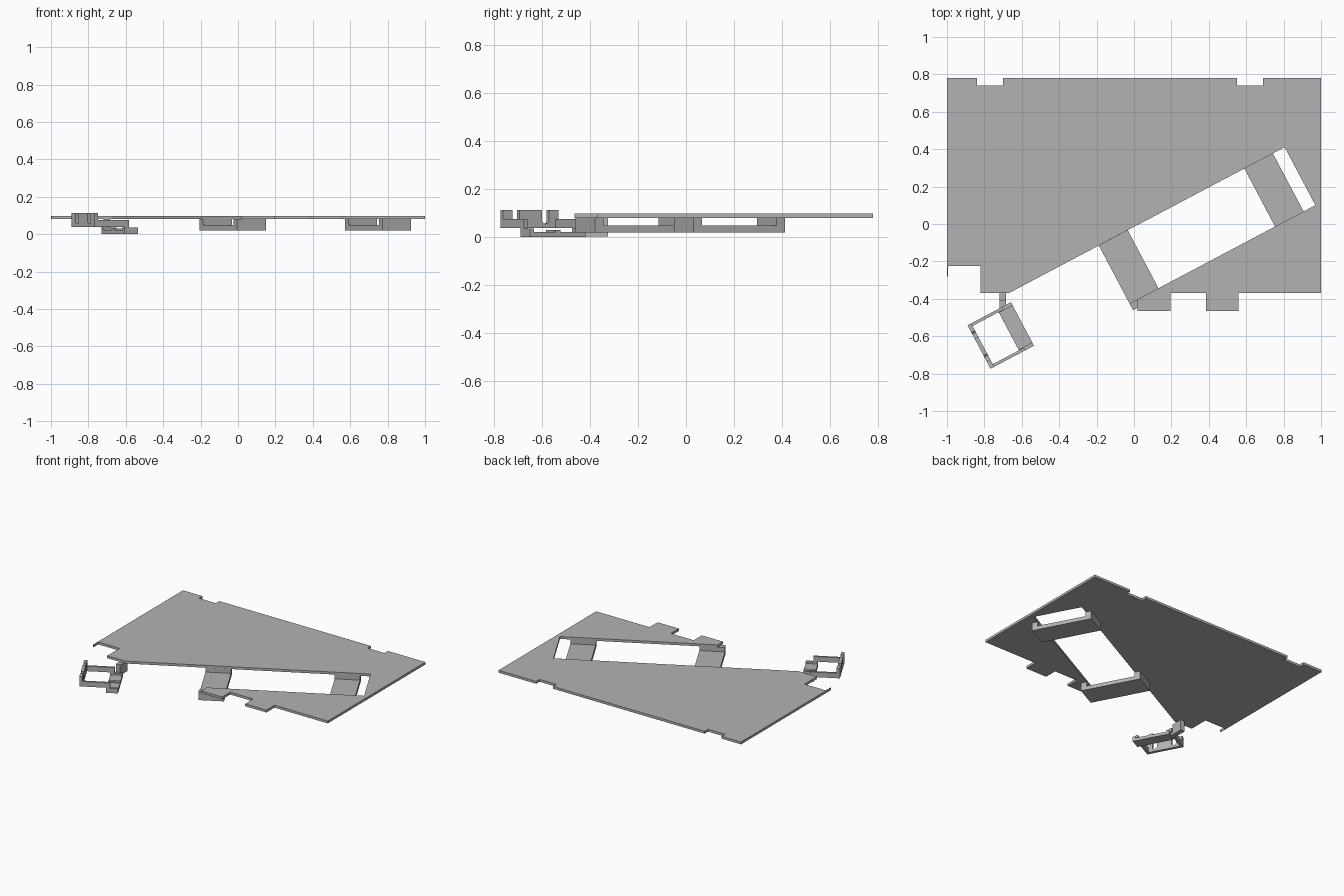
import bpy, bmesh, math

if "Cube" in bpy.data.objects:
    bpy.data.objects.remove(bpy.data.objects["Cube"])

grey = bpy.data.materials.new("plain grey")
grey.diffuse_color = (0.45, 0.45, 0.45, 1)
grey.use_nodes = True
grey.node_tree.nodes["Principled BSDF"].inputs["Base Color"].default_value = grey.diffuse_color

ANGLE = math.atan2(0.468, 0.884)   # direction of the slanted slot
C, S = math.cos(ANGLE), math.sin(ANGLE)


def turned(u, v):
    """Slot coordinates (along, across) to x, y."""
    return (C * u - S * v, S * u + C * v)


def prism(name, outline, z0, z1):
    bm = bmesh.new()
    face = bm.faces.new([bm.verts.new((x, y, z0)) for x, y in outline])
    top = bmesh.ops.extrude_face_region(bm, geom=[face])
    for v in top["geom"]:
        if isinstance(v, bmesh.types.BMVert):
            v.co.z = z1
    bmesh.ops.recalc_face_normals(bm, faces=bm.faces)
    mesh = bpy.data.meshes.new(name)
    bm.to_mesh(mesh)
    bm.free()
    mesh.materials.append(grey)
    ob = bpy.data.objects.new(name, mesh)
    bpy.context.collection.objects.link(ob)
    return ob


def slanted_box(name, u0, u1, v0, v1, z0, z1):
    return prism(name, [turned(u0, v0), turned(u1, v0), turned(u1, v1), turned(u0, v1)], z0, z1)


def wall_profile(name, u0, u1, profile):
    """Extrude a (v, z) profile along the slot direction."""
    bm = bmesh.new()
    rings = [[bm.verts.new((*turned(u, v), z)) for v, z in profile] for u in (u0, u1)]
    bm.faces.new(rings[0])
    bm.faces.new(rings[1][::-1])
    n = len(profile)
    for i in range(n):
        j = (i + 1) % n
        bm.faces.new((rings[0][i], rings[1][i], rings[1][j], rings[0][j]))
    bmesh.ops.recalc_face_normals(bm, faces=bm.faces)
    mesh = bpy.data.meshes.new(name)
    bm.to_mesh(mesh)
    bm.free()
    mesh.materials.append(grey)
    ob = bpy.data.objects.new(name, mesh)
    bpy.context.collection.objects.link(ob)


# Main plate with edge notches, tabs and the slanted slot
V0, V1 = -0.365, -0.014            # slot edges
prism("plate", [
    (-1, 0.78), (-0.84, 0.78), (-0.84, 0.74), (-0.70, 0.74), (-0.70, 0.78),
    (0.55, 0.78), (0.55, 0.74), (0.69, 0.74), (0.69, 0.78), (1, 0.78),
    (1, -0.37), (0.56, -0.37), (0.56, -0.465), (0.385, -0.465), (0.385, -0.37),
    (0.195, -0.37), (0.195, -0.465), (0.02, -0.465), (0.02, -0.402),
    turned(0.904, V0), turned(0.904, V1),
    (-0.67, -0.37), (-0.82, -0.37), (-0.82, -0.225), (-0.995, -0.225),
    (-0.995, -0.28), (-1, -0.28)], 0.08, 0.098)

# Two U-shaped bridges under the slot
for side, u0, u1 in (("left", -0.22, -0.045), ("right", 0.66, 0.833)):
    wall_profile(side + "_bridge", u0, u1, [
        (V0 - 0.04, 0.02), (V1 + 0.04, 0.02), (V1 + 0.04, 0.08),
        (V1, 0.08), (V1, 0.048), (V0, 0.048), (V0, 0.08), (V0 - 0.04, 0.08)])

# Small clip: low bar with raised ends and a centre rib
A, B = -0.325, -0.062
wall_profile("clip_bar", -0.86, -0.777, [
    (A, 0), (B, 0), (B, 0.035), (B - 0.02, 0.035), (B - 0.02, 0.022),
    (-0.18, 0.022), (-0.18, 0.03), (-0.205, 0.03), (-0.205, 0.022),
    (A + 0.02, 0.022), (A + 0.02, 0.035), (A, 0.035)])

# Clip side rails
for name, v in (("front_rail", A), ("back_rail", B - 0.016)):
    slanted_box("clip_" + name, -1.02, -0.83, v, v + 0.016, 0.038, 0.075)
    slanted_box("clip_" + name + "_post", -0.86, -0.83, v, v + 0.016, 0.02, 0.04)

# Toothed clip wall with two round-bottomed slots
profile = [(A, 0.038), (B, 0.038), (B, 0.113)]
for centre in (-0.124, -0.263):
    profile.append((centre + 0.017, 0.113))
    for i in range(7):
        a = math.pi * i / 6
        profile.append((centre + 0.017 * math.cos(a), 0.072 - 0.017 * math.sin(a)))
    profile.append((centre - 0.017, 0.113))
profile.append((A, 0.113))
wall_profile("clip_toothed_wall", -1.04, -1.018, profile)

# Arm holding the clip to the plate
prism("clip_arm", [(-0.72, -0.46), (-0.685, -0.46), (-0.685, -0.325), (-0.72, -0.325)], 0.002, 0.022)
prism("clip_arm_post", [(-0.72, -0.41), (-0.685, -0.41), (-0.685, -0.325), (-0.72, -0.325)], 0.022, 0.08)
